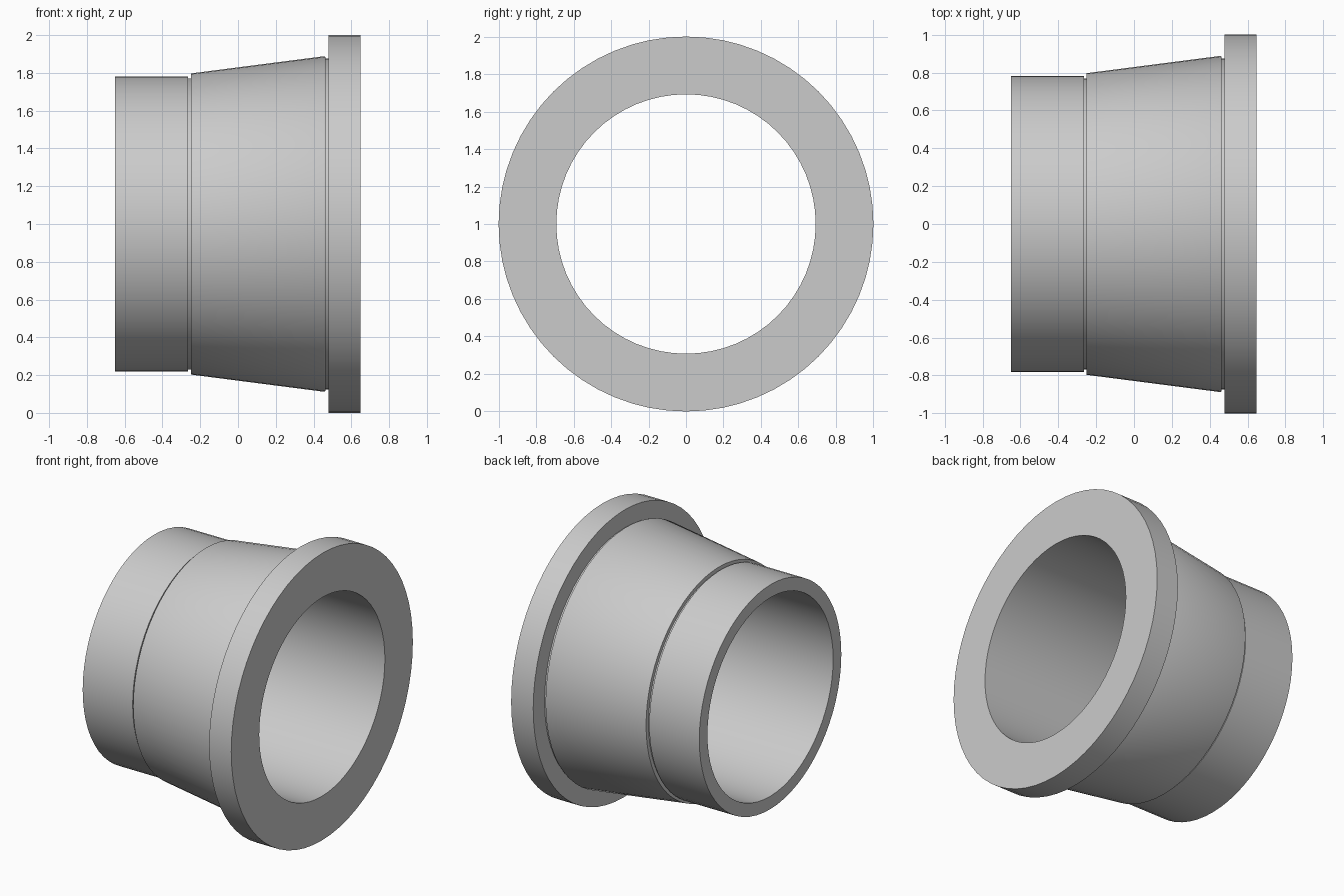
import bpy
import bmesh
from math import cos, sin, pi, radians

cube = bpy.data.objects.get("Cube")
if cube:
    bpy.data.objects.remove(cube, do_unlink=True)

SEGMENTS = 64
AXIS_HEIGHT = 1.0
BORE = 0.692

grey = bpy.data.materials.new("plain grey")
grey.use_nodes = True
colour = (0.6, 0.6, 0.6, 1)
grey.diffuse_color = colour
grey.node_tree.nodes["Principled BSDF"].inputs["Base Color"].default_value = colour


def lathe(name, profile):
    """Turn a closed (x, radius) profile around the horizontal x axis."""
    bm = bmesh.new()
    rings = []
    for x, r in profile:
        rings.append([bm.verts.new((x, r * sin(2 * pi * i / SEGMENTS),
                                    AXIS_HEIGHT + r * cos(2 * pi * i / SEGMENTS)))
                      for i in range(SEGMENTS)])
    for a, b in zip(rings, rings[1:] + rings[:1]):
        for i in range(SEGMENTS):
            j = (i + 1) % SEGMENTS
            bm.faces.new((a[i], a[j], b[j], b[i]))
    bmesh.ops.recalc_face_normals(bm, faces=bm.faces)
    mesh = bpy.data.meshes.new(name)
    bm.to_mesh(mesh)
    bm.free()
    mesh.materials.append(grey)
    obj = bpy.data.objects.new(name, mesh)
    bpy.context.collection.objects.link(obj)
    bpy.ops.object.select_all(action="DESELECT")
    obj.select_set(True)
    bpy.context.view_layer.objects.active = obj
    bpy.ops.object.shade_smooth_by_angle(angle=radians(30))
    return obj


# Straight spigot, relief groove, tapered body, second groove, flange and bore
lathe("flanged_bushing", [
    (-0.65, BORE),
    (-0.65, 0.782), (-0.265, 0.782),
    (-0.265, 0.77), (-0.25, 0.77),
    (-0.25, 0.797), (0.455, 0.888), (0.463, 0.885),
    (0.463, 0.875), (0.478, 0.875),
    (0.478, 1.0), (0.648, 1.0),
    (0.648, BORE),
])
